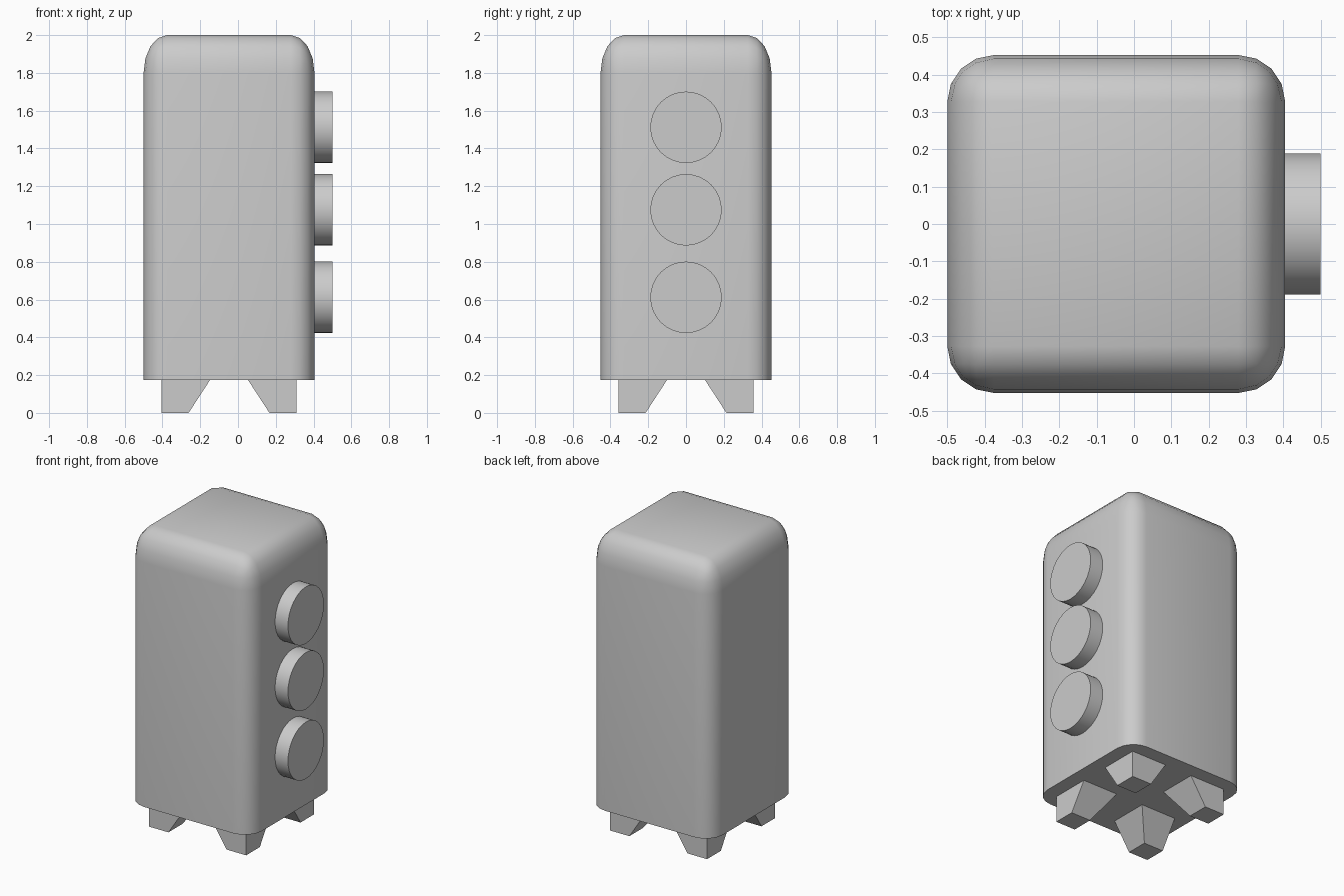
import bpy, bmesh
from mathutils import Matrix, Vector
from math import radians

if "Cube" in bpy.data.objects:
    bpy.data.objects.remove(bpy.data.objects["Cube"])

CX = -0.0475          # body centre in x
BASE, TOP = 0.175, 2.0
HX, HY = 0.4525, 0.4525


def finish(bm, name, smooth=None):
    bmesh.ops.recalc_face_normals(bm, faces=bm.faces[:])
    mesh = bpy.data.meshes.new(name)
    bm.to_mesh(mesh)
    bm.free()
    ob = bpy.data.objects.new(name, mesh)
    bpy.context.collection.objects.link(ob)
    if smooth:
        bpy.ops.object.select_all(action='DESELECT')
        ob.select_set(True)
        bpy.context.view_layer.objects.active = ob
        bpy.ops.object.shade_smooth_by_angle(angle=radians(smooth))
    return ob


# Body: rounded sides and top, sharp bottom rim; bevel stretched in z
stretch = 1.6
bm = bmesh.new()
bmesh.ops.create_cube(bm, size=2)
bmesh.ops.scale(bm, vec=(HX, HY, (TOP - BASE) / 2 / stretch), verts=bm.verts[:])
edges = [e for e in bm.edges if max(v.co.z for v in e.verts) > 0]
bmesh.ops.bevel(bm, geom=edges, offset=0.125, offset_type='OFFSET',
                segments=4, profile=0.5, affect='EDGES')
bmesh.ops.scale(bm, vec=(1, 1, stretch), verts=bm.verts[:])
bmesh.ops.translate(bm, vec=(CX, 0, (TOP + BASE) / 2), verts=bm.verts[:])
finish(bm, "body", 40)

# Three round lamps on the right side
for name, z in (("top_lamp", 1.512), ("middle_lamp", 1.075), ("bottom_lamp", 0.612)):
    bm = bmesh.new()
    m = Matrix.Translation((0.44, 0, z)) @ Matrix.Rotation(radians(90), 4, 'Y')
    bmesh.ops.create_cone(bm, cap_ends=True, segments=32, radius1=0.189,
                          radius2=0.189, depth=0.12, matrix=m)
    finish(bm, name, 40)

# Four feet: straight outside, sloping inside
OUTER, TOP_IN, BOTTOM_IN = 0.358, 0.1, 0.214
for sx, side in ((-1, "left"), (1, "right")):
    for sy, end in ((-1, "front"), (1, "back")):
        bm = bmesh.new()
        rings = []
        for inner, z in ((BOTTOM_IN, 0), (TOP_IN, BASE)):
            corners = ((OUTER, OUTER), (inner, OUTER), (inner, inner), (OUTER, inner))
            rings.append([bm.verts.new((CX + sx * a, sy * b, z)) for a, b in corners])
        low, high = rings
        bm.faces.new(low)
        bm.faces.new(high)
        for i in range(4):
            j = (i + 1) % 4
            bm.faces.new((low[i], low[j], high[j], high[i]))
        finish(bm, f"{end}_{side}_foot")
